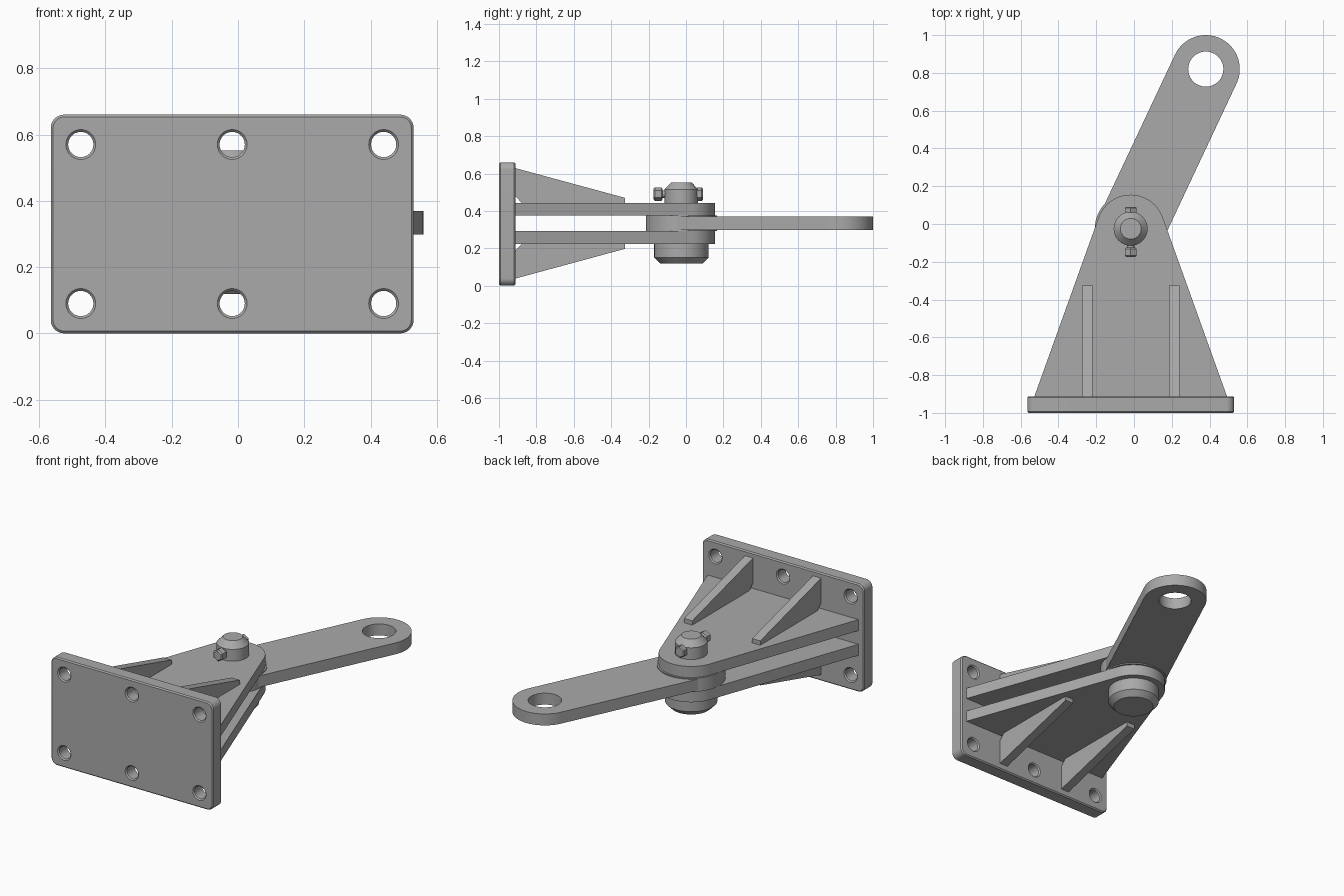
import bpy, bmesh
from math import pi, cos, sin, acos, atan2, hypot
from mathutils import Matrix, Vector

cube = bpy.data.objects.get("Cube")
if cube:
    bpy.data.objects.remove(cube)

grey = bpy.data.materials.new("Steel grey")
grey.use_nodes = True
colour = (0.40, 0.40, 0.40, 1)
grey.diffuse_color = colour
grey.node_tree.nodes["Principled BSDF"].inputs["Base Color"].default_value = colour

CX, PIVOT_Y, MID = -0.0175, -0.025, 0.3335
PIVOT = Vector((CX, PIVOT_Y, 0))
# Ways to place a flat outline (u, v) and its depth w
TOP = lambda u, v, w: (u, v, w)
FRONT = lambda u, v, w: (u, w, v)
SIDE = lambda u, v, w: (w, u, v)


def finish(name, bm):
    bmesh.ops.remove_doubles(bm, verts=bm.verts, dist=1e-5)
    bmesh.ops.recalc_face_normals(bm, faces=bm.faces)
    mesh = bpy.data.meshes.new(name)
    bm.to_mesh(mesh)
    bm.free()
    mesh.materials.append(grey)
    ob = bpy.data.objects.new(name, mesh)
    bpy.context.collection.objects.link(ob)
    return ob


def smooth(ob):
    bpy.ops.object.select_all(action='DESELECT')
    ob.select_set(True)
    bpy.context.view_layer.objects.active = ob
    bpy.ops.object.shade_smooth_by_angle(angle=0.5)


def prism(name, outlines, lo, hi, place):
    bm = bmesh.new()
    for outline in outlines:
        face = bm.faces.new([bm.verts.new(place(u, v, lo)) for u, v in outline])
        ext = bmesh.ops.extrude_face_region(bm, geom=[face], use_keep_orig=True)
        verts = [g for g in ext["geom"] if isinstance(g, bmesh.types.BMVert)]
        bmesh.ops.translate(bm, verts=verts, vec=Vector(place(0, 0, hi - lo)))
    return finish(name, bm)


def arc(cx, cy, r, a0, a1, n=32):
    return [(cx + r * cos(a0 + (a1 - a0) * i / n), cy + r * sin(a0 + (a1 - a0) * i / n))
            for i in range(n + 1)]


def circle(cx, cy, r, n=48):
    return arc(cx, cy, r, 0, 2 * pi * (n - 1) / n, n - 1)


def lathe(name, profile, steps, matrix):
    # profile of (radius, height) turned about the local z axis
    bm = bmesh.new()
    verts = [bm.verts.new((r, 0, h)) for r, h in profile]
    edges = [bm.edges.new(pair) for pair in zip(verts, verts[1:])]
    bmesh.ops.spin(bm, geom=verts + edges, cent=(0, 0, 0), axis=(0, 0, 1),
                   angle=2 * pi, steps=steps)
    bm.transform(matrix)
    return finish(name, bm)


def cut(ob, cutter):
    mod = ob.modifiers.new("Holes", 'BOOLEAN')
    mod.operation, mod.solver, mod.object = 'DIFFERENCE', 'EXACT', cutter
    cutter.hide_render = True
    cutter.hide_viewport = True
    bpy.context.view_layer.objects.active = ob
    bpy.ops.object.modifier_apply(modifier=mod.name)
    bpy.data.objects.remove(cutter)


# Mounting plate with rounded corners, six bolt holes and chamfered rims
W, H, R = 0.5475, 0.66, 0.04
outline = []
for i, (x, z) in enumerate([(W - R, H - R), (R - W, H - R), (R - W, R), (W - R, R)]):
    outline += arc(CX + x, z, R, i * pi / 2, (i + 1) * pi / 2, 8)
plate = prism("mounting_plate", [outline], -1, -0.912, FRONT)
holes = [circle(CX + dx, z, 0.038) for dx in (-0.457, 0, 0.457) for z in (0.09, 0.57)]
cut(plate, prism("plate_hole_cutter", holes, -1.1, -0.8, FRONT))
bevel = plate.modifiers.new("Chamfer", 'BEVEL')
bevel.width, bevel.segments, bevel.angle_limit = 0.007, 1, 1.0
smooth(plate)

# Two tapered lugs, tangent to a rounded tip around the pin
half, depth, r = 0.5125, 0.895, 0.18
a = atan2(-depth, half) + acos(r / hypot(half, depth))
lug = [(CX + half, PIVOT_Y - depth)] + arc(CX, PIVOT_Y, r, a, pi - a) + [(CX - half, PIVOT_Y - depth)]
for name, lo, hi in (("upper_lug", 0.375, 0.443), ("lower_lug", 0.224, 0.292)):
    smooth(prism(name, [lug], lo, hi, TOP))

# Four gussets with a clipped inner corner, mirrored above and below
rib = [(-0.915, 0.296), (-0.325, 0.136), (-0.325, 0.106), (-0.875, 0.106), (-0.915, 0.148)]
for level, s in (("upper", 1), ("lower", -1)):
    for side, x in (("right", -0.23), ("left", 0.23)):
        prism(f"{level}_{side}_gusset", [[(y, MID + s * z) for y, z in rib]],
              CX + x - 0.0275, CX + x + 0.0275, SIDE)

# Link arm with an eye at its far end, and spacer at the pivot
EX, EY = 0.38, 0.82
t = atan2(EY - PIVOT_Y, EX - CX)
arm = prism("link_arm", [arc(EX, EY, 0.18, t - pi / 2, t + pi / 2)
                         + arc(CX, PIVOT_Y, 0.18, t + pi / 2, t + 1.5 * pi)], 0.299, 0.369, TOP)
cut(arm, prism("eye_cutter", [circle(EX, EY, 0.093)], 0.2, 0.5, TOP))
smooth(arm)
smooth(lathe("pivot_spacer", [(0, 0.292), (0.19, 0.292), (0.19, 0.375), (0, 0.375)], 64,
             Matrix.Translation(PIVOT)))

# Pivot pin with a chamfered head below and chamfered end above
pin = [(0, 0.118), (0.113, 0.118), (0.145, 0.15), (0.145, 0.226), (0.09, 0.226),
       (0.09, 0.515), (0.055, 0.552), (0, 0.552)]
smooth(lathe("pivot_pin", pin, 48, Matrix.Translation(PIVOT)))

# Locking bolt through the pin: shank, hexagonal head and nut
along_y = Matrix.Translation((CX, 0, 0.49)) @ Matrix.Rotation(-pi / 2, 4, 'X') @ Matrix.Rotation(pi / 2, 4, 'Z')
smooth(lathe("locking_bolt_shank", [(0, -0.14), (0.02, -0.14), (0.02, 0.08), (0, 0.08)], 24, along_y))
lathe("locking_bolt_head", [(0, -0.174), (0.028, -0.174), (0.036, -0.167), (0.036, -0.132),
                            (0.028, -0.125), (0, -0.125)], 6, along_y)
lathe("locking_nut", [(0, 0.06), (0.036, 0.06), (0.036, 0.084), (0.03, 0.09), (0, 0.09)], 6, along_y)
